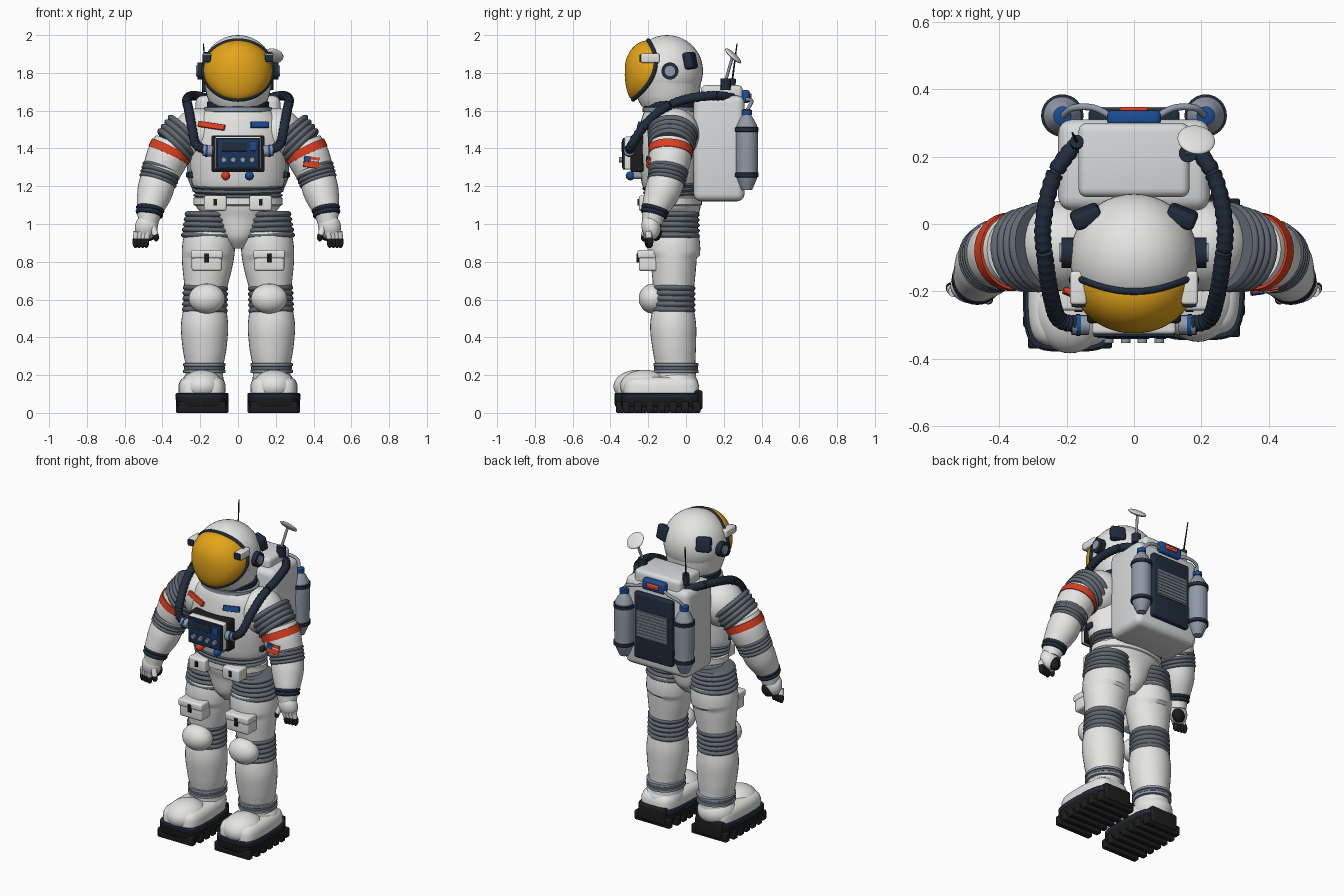
import bpy, bmesh
from math import sin, cos, pi, radians, copysign
from mathutils import Vector, Matrix, Euler

if "Cube" in bpy.data.objects:
    bpy.data.objects.remove(bpy.data.objects["Cube"])


def material(name, *rgb):
    m = bpy.data.materials.new(name)
    m.use_nodes = True
    m.diffuse_color = (*rgb, 1)
    m.node_tree.nodes["Principled BSDF"].inputs["Base Color"].default_value = (*rgb, 1)
    return m


WHITE = material("suit white", .78, .78, .77)
SHELL = material("pack light grey", .69, .7, .71)
GREY = material("bellows grey", .12, .14, .165)
STEEL = material("steel grey", .28, .32, .39)
NAVY = material("dark navy", .015, .025, .045)
PANEL = material("panel navy", .01, .035, .1)
BLACK = material("rubber black", .012, .012, .013)
GOLD = material("visor gold", .78, .38, .01)
RED = material("signal red", .72, .05, .015)
BLUE = material("marking blue", .01, .075, .3)


def finish(name, bm, mat, angle=40):
    """Turn a bmesh into a smooth object whose steep edges stay sharp."""
    bmesh.ops.recalc_face_normals(bm, faces=bm.faces)
    for f in bm.faces:
        f.smooth = True
    for e in bm.edges:
        e.smooth = len(e.link_faces) == 2 and e.calc_face_angle() < radians(angle)
    me = bpy.data.meshes.new(name)
    bm.to_mesh(me)
    bm.free()
    me.materials.append(mat)
    bpy.context.collection.objects.link(bpy.data.objects.new(name, me))


def place(bm, centre, rot):
    turn = Euler([radians(a) for a in rot]).to_matrix().to_4x4()
    bm.transform(Matrix.Translation(centre) @ turn)


def box(name, centre, size, mat, bevel=.01, rot=(0, 0, 0)):
    bm = bmesh.new()
    bmesh.ops.create_cube(bm, size=1, matrix=Matrix.Diagonal((*size, 1)))
    if bevel:
        bmesh.ops.bevel(bm, geom=bm.edges[:], offset=bevel, segments=4, profile=.5, affect='EDGES')
    place(bm, centre, rot)
    finish(name, bm, mat)


def ball(name, centre, radii, mat, rot=(0, 0, 0)):
    bm = bmesh.new()
    bmesh.ops.create_uvsphere(bm, u_segments=40, v_segments=24, radius=1,
                              matrix=Matrix.Diagonal((*radii, 1)))
    place(bm, centre, rot)
    finish(name, bm, mat)


def skin(name, rings, mat):
    bm = bmesh.new()
    rings = [[bm.verts.new(p) for p in ring] for ring in rings]
    for a, b in zip(rings, rings[1:]):
        for k in range(len(a)):
            n = (k + 1) % len(a)
            bm.faces.new((a[k], a[n], b[n], b[k]))
    bm.faces.new(rings[0])
    bm.faces.new(rings[-1])
    finish(name, bm, mat)


def loft(name, stations, mat, seg=32):
    """Skin elliptical rings (x, y, z, r[, ry]) set square to their path."""
    pts = [Vector(s[:3]) for s in stations]
    rings = []
    for i, s in enumerate(stations):
        t = (pts[min(i + 1, len(pts) - 1)] - pts[max(i - 1, 0)]).normalized()
        ref = Vector((0, 1, 0)) if abs(t.y) < .9 else Vector((0, 0, 1))
        v = (ref - t * ref.dot(t)).normalized()
        u = v.cross(t)
        rings.append([pts[i] + u * s[3] * cos(a) + v * s[-1] * sin(a)
                      for a in (2 * pi * k / seg for k in range(seg))])
    skin(name, rings, mat)


def footprint(name, x, y, levels, mat):
    """Stack boot outlines, given as (z, half width, half length)."""
    def outline(z, w, l):
        for k in range(48):
            c, n = cos(2 * pi * k / 48), sin(2 * pi * k / 48)
            v = copysign(abs(n) ** .45, n)
            yield x + w * (1 - .1 * max(v, 0)) * copysign(abs(c) ** .45, c), y + l * v, z
    skin(name, [list(outline(*lev)) for lev in levels], mat)


def smooth(points, steps=8):
    """Catmull-Rom interpolation of positions and radii together."""
    p = [points[0], *points, points[-1]]
    out = []
    for a, b, c, d in zip(p, p[1:], p[2:], p[3:]):
        for i in range(steps):
            t = i / steps
            out.append(tuple(.5 * (2 * j + (k - h) * t + (2 * h - 5 * j + 4 * k - l) * t * t
                                   + (3 * j - h - 3 * k + l) * t ** 3)
                             for h, j, k, l in zip(a, b, c, d)))
    return out + [points[-1]]


def bellows(name, a, b, ribs, mat=GREY, depth=.08):
    rows = []
    for i in range(ribs * 6 + 1):
        swell = 1 - depth + depth * abs(sin(pi * i / 6))
        s = [j + (k - j) * i / (ribs * 6) for j, k in zip(a, b)]
        rows.append((*s[:3], *(r * swell for r in s[3:])))
    loft(name, rows, mat)


def rod(name, a, b, r, mat, r2=None):
    loft(name, [(*a, r), (*b, r if r2 is None else r2)], mat, 24)


def band(name, x, y, z, r, h, mat, ry=None):
    """Upright ring with a softened rim."""
    loft(name, [(x, y, z + h * k, r - d, (ry or r) - d) for k, d in
                ((-.5, .012), (-.35, 0), (.35, 0), (.5, .012))], mat)


# Torso, pelvis, waist and neck
loft("torso", smooth([(0, -.075, 1.19, .235, .145), (0, -.08, 1.25, .25, .16), (0, -.085, 1.4, .255, .172),
                      (0, -.08, 1.53, .235, .16), (0, -.075, 1.6, .18, .14), (0, -.075, 1.63, .14, .125)]), WHITE)
bellows("waist_bellows", (0, -.07, 1.14, .236, .15), (0, -.075, 1.21, .25, .16), 3)
loft("pelvis", smooth([(0, -.065, .87, .04, .06), (0, -.065, .93, .1, .11), (0, -.065, 1.03, .165, .127),
                       (0, -.065, 1.09, .22, .142), (0, -.065, 1.15, .225, .145)]), WHITE)
band("belt", 0, -.068, 1.12, .236, .05, WHITE, .153)
band("collar_ring", 0, -.08, 1.605, .18, .03, STEEL, .15)
band("neck_ring", 0, -.08, 1.632, .165, .04, NAVY, .145)

# Helmet with a domed visor and its rim
ball("helmet", (0, -.1, 1.81), (.19, .19, .19), WHITE)
loft("helmet_skirt", smooth([(0, -.085, 1.64, .15, .135), (0, -.09, 1.68, .165, .155), (0, -.1, 1.76, .182)]), WHITE)


def rim(t):
    return Vector((.183 * cos(t), -.165 - .075 * sin(t) ** 2 + .04 * sin(t), 1.815 + .157 * sin(t)))


def dome(a, t):
    p = rim(t)
    q = Vector((0, 0, 1.815)).lerp(p, cos(a))
    q.y = p.y + (-.325 - p.y) * sin(a)
    return q


skin("visor", [[dome(i / 29 * pi, 2 * pi * k / 48) for k in range(48)] for i in range(14)], GOLD)
loft("visor_rim", [(*rim(2 * pi * k / 64), .011) for k in range(65)], NAVY, 10)

# Life support pack
box("pack_body", (0, .175, 1.4), (.45, .27, .56), SHELL, .04)
box("pack_lid", (0, .19, 1.67), (.33, .22, .13), SHELL, .025)
box("pack_rear_panel", (0, .315, 1.4), (.27, .05, .42), NAVY, .012)
box("pack_grille", (0, .34, 1.42), (.22, .008, .17), GREY, 0)
for i in range(8):
    box("grille_slat", (0, .344, 1.35 + .02 * i), (.21, .006, .007), STEEL, 0)
box("beacon_housing", (0, .315, 1.675), (.16, .045, .07), BLUE, .015)
box("beacon_light", (0, .339, 1.677), (.085, .018, .03), RED, .008)

# Dish on the left, whip antenna on the right
rod("dish_base", (.16, .21, 1.71), (.16, .21, 1.77), .027, NAVY)
rod("dish_stem", (.16, .21, 1.76), (.18, .245, 1.88), .008, STEEL)
ball("dish", (.185, .25, 1.89), (.056, .056, .014), WHITE, (-42, 10, 0))
rod("antenna_base", (-.17, .24, 1.7), (-.17, .245, 1.77), .02, NAVY)
rod("antenna", (-.17, .245, 1.76), (-.183, .27, 1.955), .005, BLACK, .003)

# Chest control unit
box("control_frame", (0, -.26, 1.372), (.28, .07, .195), BLACK, .012)
box("control_box", (0, -.295, 1.375), (.25, .065, .175), WHITE, .012)
box("control_bezel", (0, -.325, 1.372), (.24, .02, .165), NAVY, .004)
box("control_panel", (0, -.334, 1.372), (.22, .008, .145), PANEL, .002)
box("control_screen", (-.02, -.338, 1.41), (.13, .008, .05), NAVY, .002)
box("control_switches", (.08, -.338, 1.41), (.03, .008, .045), BLUE, .002)
for i in range(4):
    x = -.075 + .05 * i
    rod("control_knob", (x, -.33, 1.34), (x, -.354, 1.34), .014, STEEL)
for x, mat in ((-.065, RED), (.06, BLUE)):
    rod("hose_port", (x, -.2, 1.255), (x, -.29, 1.255), .018, STEEL)
    ball("port_cap", (x, -.295, 1.255), (.024, .024, .024), mat)
box("chest_stripe_red", (-.14, -.224, 1.52), (.15, .018, .03), RED, .003, (-15, 8, -22))
box("chest_stripe_blue", (.115, -.232, 1.525), (.1, .018, .033), BLUE, .003, (-15, 0, 20))

for s, side in ((1, "left_"), (-1, "right_")):
    def at(*p):
        return (s * p[0], *p[1:])

    # Helmet fittings
    rod(side + "ear_disc", at(.17, -.085, 1.81), at(.215, -.085, 1.81), .045, NAVY)
    rod(side + "ear_cap", at(.21, -.085, 1.81), at(.222, -.085, 1.81), .028, STEEL)
    box(side + "lamp", at(.165, -.19, 1.878), (.05, .1, .05), WHITE, .01)
    box(side + "lamp_lens", at(.165, -.241, 1.878), (.042, .012, .04), NAVY, .004)
    box(side + "helmet_pad", at(.142, .022, 1.865), (.09, .05, .09), NAVY, .015, (12, 0, -22 * s))

    # Pack tank, its feed pipe and the chest hose
    x, y = s * .213, .322
    loft(side + "tank", smooth([(x, y, 1.18, .028), (x, y, 1.25, .056), (x, y, 1.3, .058), (x, y, 1.49, .058),
                                (x, y, 1.54, .045), (x, y, 1.58, .02)]), STEEL)
    for z in (1.26, 1.5):
        band(side + "tank_band", x, y, z, .063, .03, NAVY)
    band(side + "tank_valve", x, y, 1.59, .027, .035, BLUE)
    loft(side + "tank_pipe", smooth([at(.21, .322, 1.6, .01), at(.18, .345, 1.64, .01), at(.12, .345, 1.655, .01),
                                     at(.07, .32, 1.66, .01)]), STEEL, 12)
    hose = smooth([at(.16, .25, 1.665), at(.235, .15, 1.68), at(.27, 0, 1.66), at(.262, -.12, 1.61),
                   at(.245, -.22, 1.52), at(.22, -.285, 1.42), at(.15, -.3, 1.385)], 16)
    loft(side + "hose", [(*p, .0255 if i % 3 else .0225) for i, p in enumerate(hose)], NAVY, 16)
    rod(side + "hose_collar", at(.185, -.3, 1.39), at(.135, -.3, 1.385), .029, STEEL)
    rod(side + "hose_ring", at(.172, -.3, 1.388), at(.16, -.3, 1.387), .032, BLUE)
    box(side + "waist_clip", at(.248, -.1, 1.26), (.03, .05, .035), NAVY, .006)

    # Arm
    ball(side + "shoulder", at(.205, -.065, 1.475), (.14, .135, .14), WHITE)
    bellows(side + "shoulder_bellows", at(.262, -.068, 1.49, .137), at(.345, -.08, 1.405, .122), 4)
    loft(side + "upper_arm", smooth([at(.34, -.078, 1.42, .108), at(.375, -.085, 1.35, .112),
                                     at(.41, -.095, 1.27, .1)]), WHITE)
    loft(side + "arm_stripe", [at(.35, -.08, 1.402, .117), at(.369, -.083, 1.362, .117)], RED)
    bellows(side + "elbow_bellows", at(.4, -.09, 1.3, .108), at(.427, -.105, 1.22, .103), 4)
    loft(side + "forearm", smooth([at(.422, -.1, 1.24, .095), at(.44, -.125, 1.17, .094),
                                   at(.46, -.155, 1.1, .078), at(.468, -.17, 1.06, .066)]), WHITE)
    bellows(side + "wrist_ring", at(.463, -.16, 1.088, .077), at(.471, -.172, 1.045, .073), 2, NAVY)

    # Glove
    loft(side + "glove_cuff", [at(.47, -.172, 1.05, .062), at(.477, -.18, 1.0, .053)], WHITE)
    ball(side + "palm", at(.485, -.185, .985), (.06, .05, .07), WHITE, (10, -14 * s, 0))
    ball(side + "palm_grip", at(.472, -.16, .955), (.042, .032, .045), BLACK)
    for i in range(4):
        fx, fy = .478 + .019 * i, -.212 + .004 * i
        rod(side + "finger", at(fx, fy, .96), at(fx + .006, fy + .005, .925), .017, WHITE, .016)
        ball(side + "fingertip", at(fx + .008, fy + .01, .905), (.016, .017, .032), BLACK)
    rod(side + "thumb", at(.45, -.21, .98), at(.436, -.222, .94), .018, WHITE, .016)
    ball(side + "thumb_tip", at(.433, -.224, .93), (.015, .015, .022), BLACK)

    # Leg
    loft(side + "thigh", smooth([at(.14, -.06, 1.05, .1), at(.152, -.063, .93, .134, .118),
                                 at(.16, -.065, .82, .138, .122), at(.172, -.065, .66, .112, .108)]), WHITE)
    bellows(side + "hip_bellows", at(.152, -.06, 1.065, .128, .132), at(.156, -.062, .925, .149, .136), 5)
    bellows(side + "knee_bellows", at(.172, -.065, .675, .12, .115), at(.176, -.067, .53, .122, .117), 5)
    ball(side + "knee_pad", at(.165, -.175, .605), (.096, .075, .079), WHITE)
    loft(side + "shin", smooth([at(.175, -.067, .56, .112, .108), at(.177, -.068, .46, .125, .122),
                                at(.177, -.062, .34, .116, .115), at(.178, -.055, .24, .1, .105),
                                at(.18, -.05, .13, .105, .11)]), WHITE)
    for z in (.255, .22):
        band(side + "ankle_ring", s * .178, -.053, z, .112, .02, STEEL, .12)
    band(side + "ankle_cuff", s * .178, -.053, .238, .108, .02, GREY, .116)

    # Pockets
    box(side + "thigh_pocket", at(.165, -.2, .805), (.16, .1, .11), WHITE, .015)
    box(side + "thigh_flap", at(.165, -.207, .84), (.168, .1, .045), WHITE, .012)
    box(side + "thigh_buckle", at(.165, -.256, .82), (.024, .012, .05), BLACK, .003)
    box(side + "belt_pouch", at(.12, -.205, 1.11), (.12, .09, .08), WHITE, .012)
    box(side + "pouch_buckle", at(.12, -.252, 1.115), (.02, .01, .035), BLACK, .003)

    # Boot, the left one set slightly back
    x, cy = s * .19, -.147 + .017 * s
    footprint(side + "sole", x, cy, [(.03, .13, .205), (.04, .138, .213), (.078, .14, .215)], BLACK)
    footprint(side + "welt", x, cy, [(.076, .136, .211), (.082, .14, .215), (.1, .14, .215), (.106, .134, .209)], NAVY)
    box(side + "heel_block", (x, cy + .188, .068), (.19, .06, .105), BLACK, .015)
    for i in range(7):
        box(side + "tread", (x, cy + .186 - .062 * i, .03), (.25 if i in (0, 6) else .278, .04, .06), BLACK, .008)
    footprint(side + "boot_upper", x, cy, [(.1, .124, .2), (.145, .125, .2), (.17, .117, .19),
                                           (.185, .1, .172), (.19, .08, .15)], WHITE)
    ball(side + "boot_toe", (x, cy - .09, .14), (.112, .13, .088), WHITE)
    ball(side + "boot_heel", at(.185, -.05, .15), (.115, .115, .09), WHITE)

# Patch on the left arm
box("patch_field", (.388, -.197, 1.327), (.08, .012, .058), RED, 0, (-8, 8, 8))
for dz in (-.015, .01):
    box("patch_stripe", (.39, -.2025, 1.327 + dz), (.076, .004, .007), WHITE, 0, (-8, 8, 8))
box("patch_corner", (.369, -.2065, 1.344), (.034, .005, .028), BLUE, 0, (-8, 8, 8))
